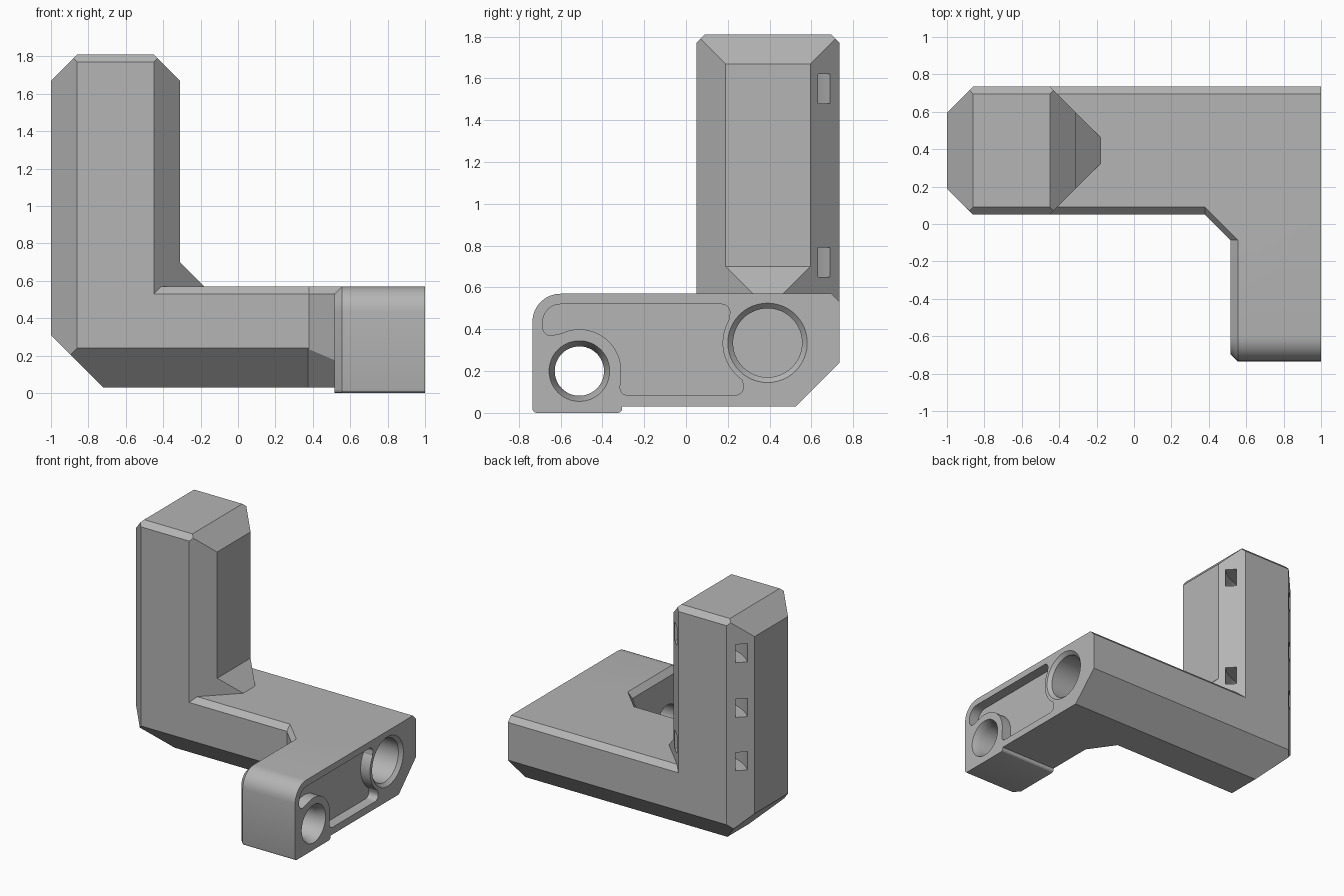
import bpy, bmesh
from math import radians, cos, sin
from mathutils import Matrix, Vector

default = bpy.data.objects.get("Cube")
if default:
    bpy.data.objects.remove(default, do_unlink=True)

GREY = (0.46, 0.46, 0.46, 1)
mat = bpy.data.materials.new("plain_grey")
mat.use_nodes = True
mat.diffuse_color = GREY
mat.node_tree.nodes["Principled BSDF"].inputs["Base Color"].default_value = GREY


def make_object(name, bm):
    bmesh.ops.recalc_face_normals(bm, faces=bm.faces[:])
    mesh = bpy.data.meshes.new(name)
    bm.to_mesh(mesh)
    bm.free()
    mesh.materials.append(mat)
    obj = bpy.data.objects.new(name, mesh)
    bpy.context.scene.collection.objects.link(obj)
    return obj


def block(name, lo, hi, cuts=()):
    """Box between two corners, trimmed to n.p <= d for each (n, d)."""
    lo, hi = Vector(lo), Vector(hi)
    bm = bmesh.new()
    bmesh.ops.create_cube(bm, size=1, matrix=Matrix.Translation((lo + hi) / 2)
                          @ Matrix.Diagonal((*(hi - lo), 1)))
    for n, d in cuts:
        n = Vector(n)
        bmesh.ops.bisect_plane(bm, geom=bm.verts[:] + bm.edges[:] + bm.faces[:], dist=1e-5,
                               plane_co=n * d / n.length_squared, plane_no=n, clear_outer=True)
        rim = [e for e in bm.edges if e.is_boundary]
        if rim:
            bmesh.ops.holes_fill(bm, edges=rim, sides=0)
    return make_object(name, bm)


def loft(name, rings):
    """Skin matching rings of points and cap both ends."""
    bm = bmesh.new()
    rows = [[bm.verts.new(p) for p in ring] for ring in rings]
    for a, b in zip(rows, rows[1:]):
        for i in range(len(a)):
            bm.faces.new((a[i - 1], a[i], b[i], b[i - 1]))
    bm.faces.new(rows[0])
    bm.faces.new(rows[-1])
    return make_object(name, bm)


def arc(cy, cz, r, start, end, n=8):
    angles = [radians(start + (end - start) * i / n) for i in range(n + 1)]
    return [(cy + r * cos(a), cz + r * sin(a)) for a in angles]


def at_x(x, profile):
    return [(x, y, z) for y, z in profile]


def combine(target, other, operation):
    mod = target.modifiers.new(operation.lower(), 'BOOLEAN')
    mod.operation, mod.solver, mod.object = operation, 'EXACT', other
    bpy.context.view_layer.objects.active = target
    bpy.ops.object.modifier_apply(modifier=mod.name)
    bpy.data.objects.remove(other, do_unlink=True)


def bore(target, cy, cz, stations):
    """Round hole along x through (x, radius) stations."""
    rings = [at_x(x, arc(cy, cz, r, 0, 360, 48)[:-1]) for x, r in stations]
    combine(target, loft("bore", rings), 'DIFFERENCE')


# Shared chamfer planes
FRONT, BACK = 0.05, 0.735
left_sides = [((-1, -1, 0), 0.81), ((-1, 1, 0), 1.595)]
right_sides = [((1, -1, 0), -0.50), ((1, 1, 0), 0.285)]

# Horizontal bar
bracket = block("angled_bracket", (-1, FRONT, 0.03), (1, BACK, 0.57), left_sides + [
    ((-1, 0, -1), 0.69), ((0, -1, -1), -0.29), ((0, 1, -1), 0.495),
    ((0, -1, 1), 0.48), ((0, 1, 1), 1.265)])

# Upright post
post = block("post", (-1, FRONT, 0.4), (-0.31, BACK, 1.81), left_sides + right_sides + [
    ((1, 0, 1), 1.36), ((-1, 0, 1), 2.67), ((0, -1, 1), 1.72), ((0, 1, 1), 2.505)])
combine(bracket, post, 'UNION')

# Sloped gusset at the foot of the post
gusset = block("gusset", (-0.65, FRONT, 0.5), (0, BACK, 0.9), right_sides + [((1, 0, 1), 0.39)])
combine(bracket, gusset, 'UNION')

# Diagonal inner corner between bar and arm
corner = block("corner", (0.3, -0.085, 0.03), (0.65, 0.3, 0.57), [
    ((-1, -1, 0), -0.43), ((-1, -1, 1), 0.10), ((-0.042, -0.0294, -0.0294), -0.0243)])
combine(bracket, corner, 'UNION')


# Forward arm, chamfered along its inner top and front edge
def arm_profile(inset):
    return ([(0.4, 0.03), (0.4, 0.57 - inset)] + arc(-0.6, 0.435, 0.135 - inset, 90, 180)
            + arc(-0.715 + inset, 0.02, 0.02, 180, 270, 3)
            + arc(-0.325, 0.02, 0.02, 270, 360, 3) + [(-0.305, 0.03)])


arm = loft("arm", [at_x(0.515, arm_profile(0.04)), at_x(0.555, arm_profile(0)),
                   at_x(1, arm_profile(0))])
combine(bracket, arm, 'UNION')

# Shallow pocket in the end face, curving around both holes
pocket = (arc(-0.6, 0.435, 0.085, 180, 90) + arc(0.17, 0.48, 0.04, 90, -20)
          + arc(0.39, 0.335, 0.215, 148, 235, 14) + arc(0.235, 0.125, 0.04, 20, -90)
          + arc(-0.28, 0.12, 0.035, -90, -180) + arc(-0.51, 0.2, 0.2, -10, 115, 20)
          + arc(-0.645, 0.41, 0.04, 290, 185))
combine(bracket, loft("pocket", [at_x(0.92, pocket), at_x(1.1, pocket)]), 'DIFFERENCE')

# Countersunk through hole and deep socket
bore(bracket, -0.51, 0.2, [(0.4, 0.118), (0.94, 0.118), (1, 0.145), (1.1, 0.19)])
bore(bracket, 0.39, 0.335, [(0.4, 0.165), (0.975, 0.165), (1, 0.19), (1.1, 0.29)])

# Curved tie tunnels joining the two rear chamfers of the post
tunnel = arc(-0.655, 0.94, 0.438, 170, 370, 40) + arc(-0.655, 0.94, 0.354, 370, 170, 40)
for z in (0.65, 1.06, 1.48):
    rings = [[(x, y, h) for x, y in tunnel] for h in (z, z + 0.14)]
    combine(bracket, loft("tunnel", rings), 'DIFFERENCE')

# Smooth the curves, keep the chamfers crisp
bpy.ops.object.select_all(action='DESELECT')
bracket.select_set(True)
bpy.context.view_layer.objects.active = bracket
bpy.ops.object.shade_smooth_by_angle(angle=radians(25))
